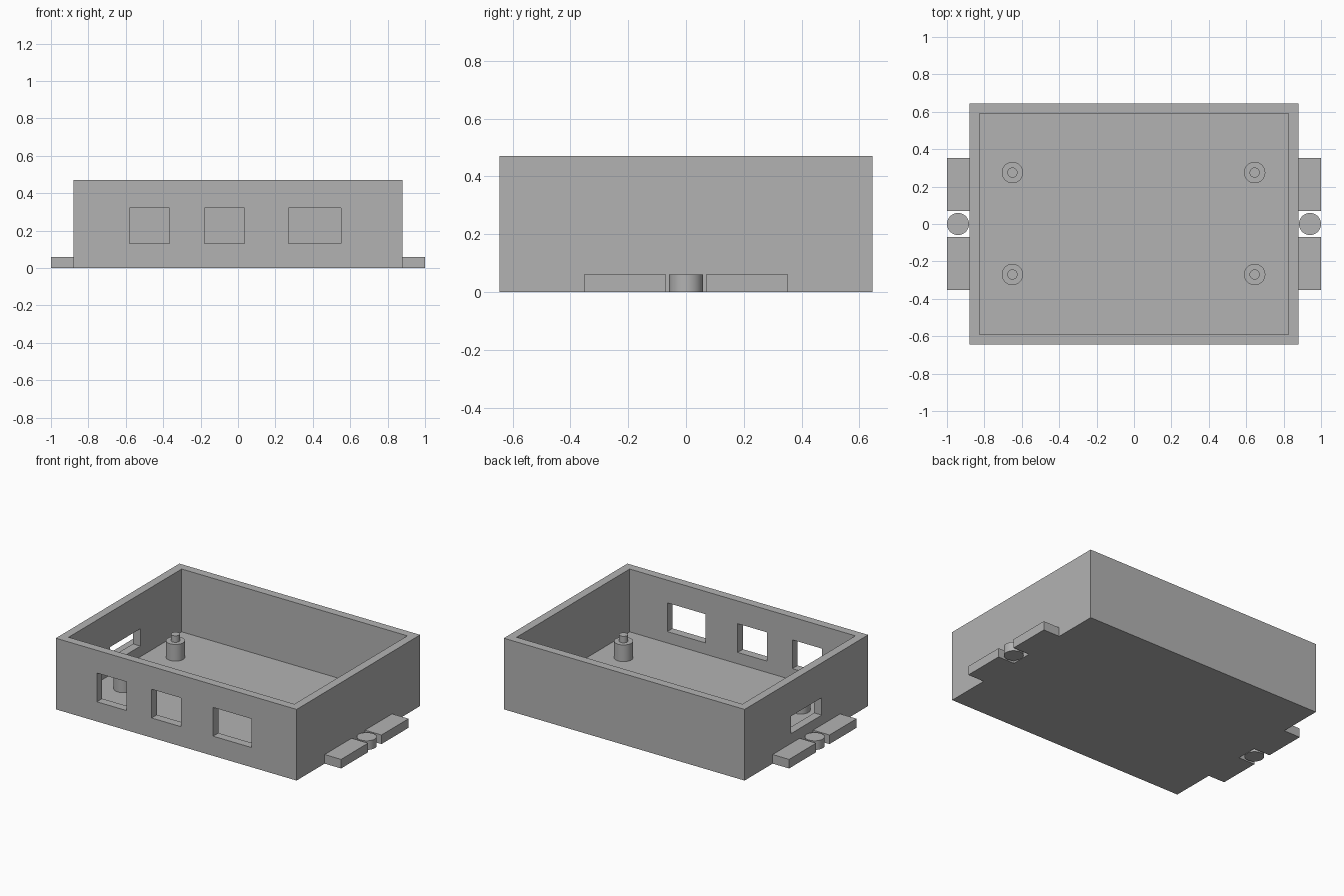
import bpy, bmesh, math

cube = bpy.data.objects.get("Cube")
if cube:
    bpy.data.objects.remove(cube, do_unlink=True)

# Single grey plastic
grey = bpy.data.materials.new("grey_plastic")
grey.use_nodes = True
colour = (0.45, 0.45, 0.45, 1)
grey.diffuse_color = colour
grey.node_tree.nodes["Principled BSDF"].inputs["Base Color"].default_value = colour


def finish(name, bm):
    mesh = bpy.data.meshes.new(name)
    bm.to_mesh(mesh)
    bm.free()
    mesh.materials.append(grey)
    obj = bpy.data.objects.new(name, mesh)
    bpy.context.collection.objects.link(obj)
    return obj


def box(name, lo, hi):
    bm = bmesh.new()
    bmesh.ops.create_cube(bm, size=1)
    for v in bm.verts:
        v.co = [h if c > 0 else l for c, l, h in zip(v.co, lo, hi)]
    return finish(name, bm)


def turned(name, x, y, profile, sides=48):
    """Solid of revolution about a vertical axis; profile runs (radius, z) upward."""
    bm = bmesh.new()
    rings = [[bm.verts.new((x + r * math.cos(a), y + r * math.sin(a), z))
              for a in (math.tau * i / sides for i in range(sides))]
             for r, z in profile]
    for low, high in zip(rings, rings[1:]):
        for i in range(sides):
            j = (i + 1) % sides
            bm.faces.new((low[i], low[j], high[j], high[i]))
    bm.faces.new(rings[0][::-1])
    bm.faces.new(rings[-1])
    obj = finish(name, bm)
    bpy.ops.object.select_all(action="DESELECT")
    obj.select_set(True)
    bpy.context.view_layer.objects.active = obj
    bpy.ops.object.shade_smooth_by_angle(angle=math.radians(30))
    return obj


W, D, H = 0.88, 0.645, 0.47      # half width, half depth, height
wall, floor, tab_h = 0.055, 0.055, 0.06

# Open tray
case = box("case", (-W, -D, 0), (W, D, H))
cutters = [box("cavity_cutter", (wall - W, wall - D, floor), (W - wall, D - wall, H + 0.1))]

# Three front ports and one port in the end wall
for x0, x1 in ((-0.58, -0.365), (-0.18, 0.035), (0.27, 0.55)):
    cutters.append(box("front_port_cutter", (x0, -D - 0.05, 0.13), (x1, wall - D + 0.05, 0.32)))
cutters.append(box("end_port_cutter", (-W - 0.05, -0.16, 0.125), (wall - W + 0.05, 0.16, 0.24)))

for cutter in cutters:
    cutter.hide_render = True
    cutter.hide_viewport = True
    cut = case.modifiers.new(cutter.name, "BOOLEAN")
    cut.operation = "DIFFERENCE"
    cut.solver = "EXACT"
    cut.object = cutter

# Bake the cuts and drop the helpers
baked = bpy.data.meshes.new_from_object(case.evaluated_get(bpy.context.evaluated_depsgraph_get()))
case.modifiers.clear()
case.data = baked
for cutter in cutters:
    bpy.data.objects.remove(cutter, do_unlink=True)

# Stepped standoffs with locating pins
for x in (-0.65, 0.645):
    for y in (-0.27, 0.275):
        turned("standoff", x, y, ((0.057, floor), (0.057, 0.165), (0.027, 0.165), (0.027, 0.208)))

# Mounting tabs with a round peg between each pair
for side in (-1, 1):
    x0, x1 = sorted((side * W, side))
    for s in (-1, 1):
        y0, y1 = sorted((s * 0.07, s * 0.352))
        box("mounting_tab", (x0, y0, 0), (x1, y1, tab_h))
    turned("mounting_peg", side * 0.941, 0, ((0.059, 0), (0.059, tab_h)))
